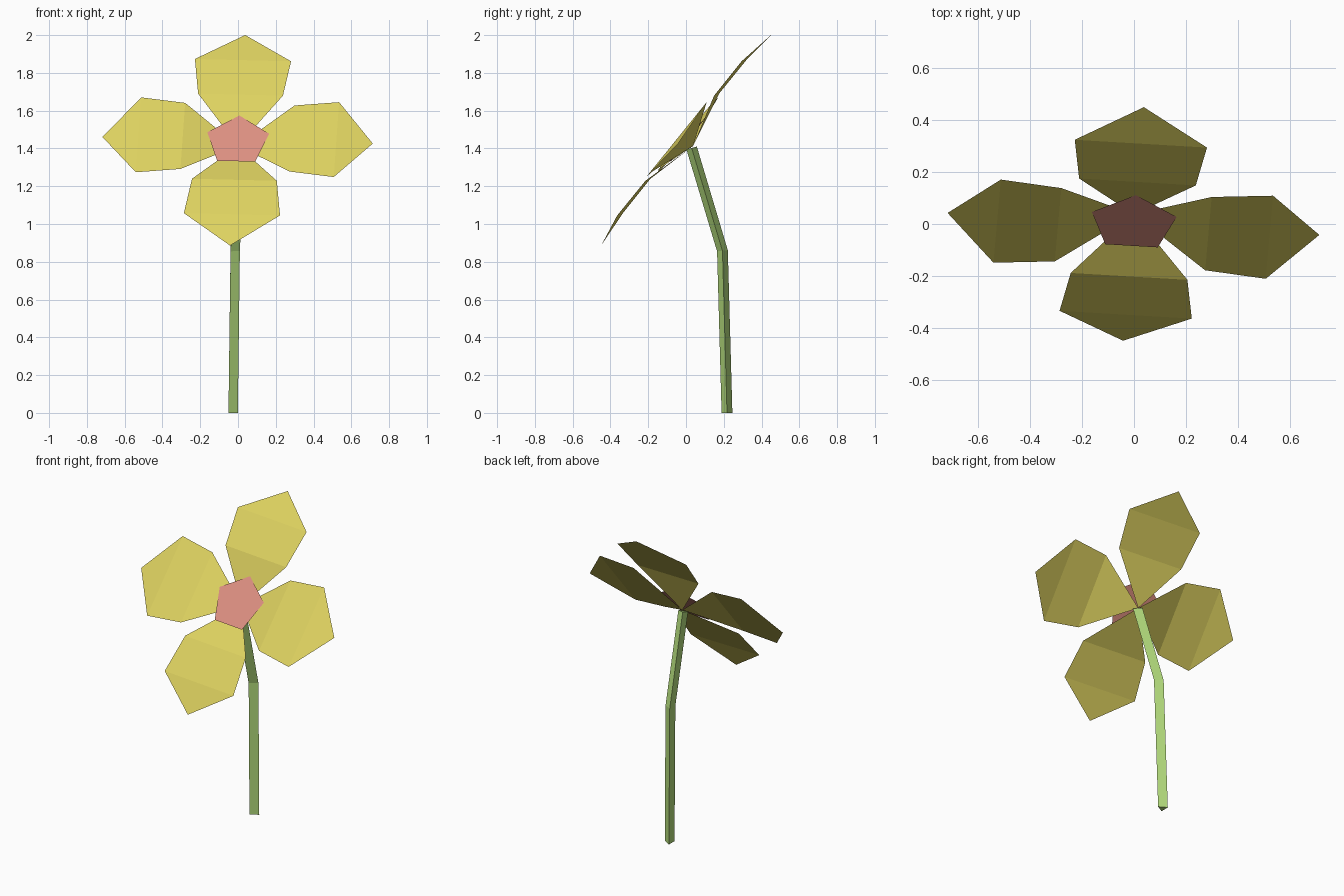
import bpy
import math
from mathutils import Matrix, Vector

if "Cube" in bpy.data.objects:
    bpy.data.objects.remove(bpy.data.objects["Cube"])


def material(name, color):
    m = bpy.data.materials.new(name)
    m.diffuse_color = (*color, 1)
    m.use_nodes = True
    m.node_tree.nodes["Principled BSDF"].inputs["Base Color"].default_value = m.diffuse_color
    return m


YELLOW = material("petal yellow", (0.73, 0.645, 0.117))
PINK = material("center pink", (0.73, 0.28, 0.223))
GREEN = material("stem green", (0.445, 0.70, 0.20))


def add_mesh(name, verts, faces, mat, matrix=None):
    me = bpy.data.meshes.new(name)
    me.from_pydata(verts, [], faces)
    me.materials.append(mat)
    ob = bpy.data.objects.new(name, me)
    bpy.context.collection.objects.link(ob)
    if matrix:
        ob.matrix_world = matrix
    return ob


# Tilted frame of the flower head: local x right, y up the head, z out of the face
right = Vector((0.997, -0.059, -0.024)).normalized()
out = right.cross(Vector((0.052, 0.627, 0.777))).normalized()
up = out.cross(right)
head = Matrix.Translation((-0.002, 0.001, 1.4425)) @ Matrix((right, up, out)).transposed().to_4x4()

# Petals: thin folded sheet, repeated four times round the head
petal = [(0, 0, -0.047), (0.225, 0.29, 0.027), (0.255, 0.525, 0.027),
         (0, 0.717, 0.001), (-0.255, 0.525, 0.027), (-0.225, 0.29, 0.027)]
for i in range(4):
    add_mesh(f"petal_{i + 1}", petal, [(0, 1, 5), (1, 2, 4, 5), (2, 3, 4)], YELLOW,
             head @ Matrix.Rotation(i * math.pi / 2, 4, 'Z'))

# Flower center: flat pentagon
pentagon = [(0.172 * math.cos(a), 0.172 * math.sin(a), -0.003)
            for a in (math.pi / 2 + k * math.tau / 5 for k in range(5))]
add_mesh("flower_center", pentagon, [(0, 1, 2, 3, 4)], PINK, head)

# Stem: three-sided tube with one bend (ring centres and tilt about x)
path = [((-0.034, 0.217, 0.0), 0.0), ((-0.023, 0.193, 0.858), 0.1),
        ((0.0, 0.03, 1.402), 0.3)]
verts = []
for center, tilt in path:
    turn = Matrix.Rotation(tilt, 3, 'X')
    for k in range(3):
        a = k * math.tau / 3
        verts.append(Vector(center) + turn @ Vector((0.033 * math.cos(a), 0.033 * math.sin(a), 0)))
faces = [(2, 1, 0), (6, 7, 8)]
for r in (0, 3):
    for k in range(3):
        n = (k + 1) % 3
        faces.append((r + k, r + n, r + n + 3, r + k + 3))
add_mesh("stem", verts, faces, GREEN)
